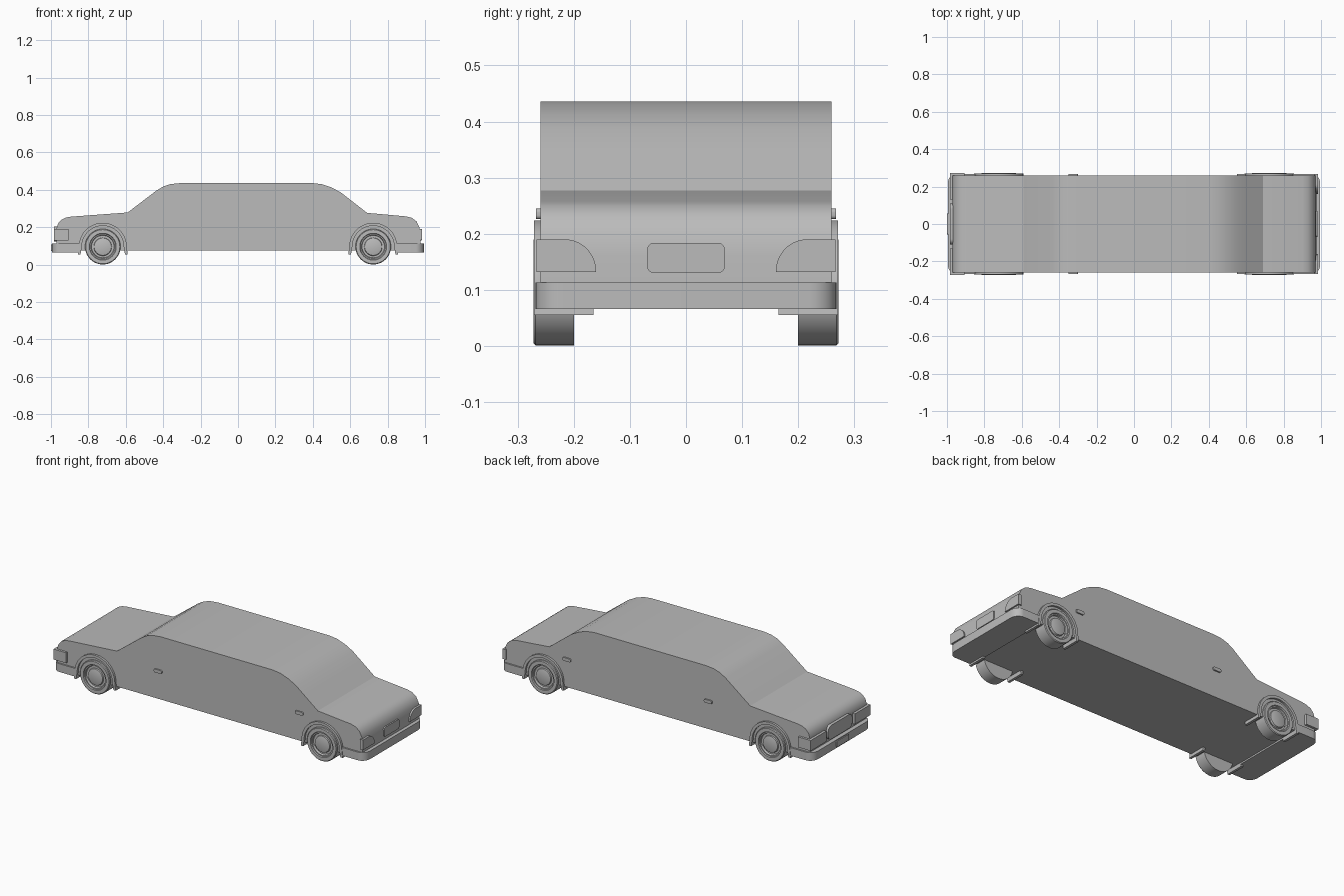
import bpy, bmesh
from math import sin, cos, pi, radians

cube = bpy.data.objects.get("Cube")
if cube:
    bpy.data.objects.remove(cube, do_unlink=True)

grey = bpy.data.materials.new("plain grey")
grey.use_nodes = True
grey.diffuse_color = (0.5, 0.5, 0.5, 1)
grey.node_tree.nodes["Principled BSDF"].inputs["Base Color"].default_value = (0.5, 0.5, 0.5, 1)


def finish(name, bm, angle=32):
    bmesh.ops.recalc_face_normals(bm, faces=bm.faces)
    mesh = bpy.data.meshes.new(name)
    bm.to_mesh(mesh)
    bm.free()
    ob = bpy.data.objects.new(name, mesh)
    bpy.context.collection.objects.link(ob)
    mesh.materials.append(grey)
    bpy.ops.object.select_all(action='DESELECT')
    ob.select_set(True)
    bpy.context.view_layer.objects.active = ob
    bpy.ops.object.shade_smooth_by_angle(angle=radians(angle))
    return ob


def extrude(name, outline, axis, start, end):
    """Extrude a closed 2D outline along one axis."""
    place = {'x': lambda p, d: (d, p[0], p[1]),
             'y': lambda p, d: (p[0], d, p[1]),
             'z': lambda p, d: (p[0], p[1], d)}[axis]
    bm = bmesh.new()
    a = [bm.verts.new(place(p, start)) for p in outline]
    b = [bm.verts.new(place(p, end)) for p in outline]
    bm.faces.new(a)
    bm.faces.new(b)
    for i in range(len(a)):
        j = (i + 1) % len(a)
        bm.faces.new((a[i], a[j], b[j], b[i]))
    return finish(name, bm)


def arc(cx, cy, rx, ry, a0, a1, steps=8):
    angles = [radians(a0 + (a1 - a0) * i / steps) for i in range(steps + 1)]
    return [(cx + rx * cos(a), cy + ry * sin(a)) for a in angles]


def rounded(x0, x1, y0, y1, r):
    return (arc(x1 - r, y1 - r, r, r, 0, 90) + arc(x0 + r, y1 - r, r, r, 90, 180)
            + arc(x0 + r, y0 + r, r, r, 180, 270) + arc(x1 - r, y0 + r, r, r, 270, 360))


def lathe(name, profile, x, z, side, segments=48):
    """Spin (radius, y) points about an axle running along y."""
    bm = bmesh.new()
    rings = []
    for r, y in profile:
        rings.append([bm.verts.new((x + r * cos(2 * pi * i / segments), side * y,
                                    z + r * sin(2 * pi * i / segments)))
                      for i in range(segments)])
    for a, b in zip(rings, rings[1:]):
        for i in range(segments):
            j = (i + 1) % segments
            bm.faces.new((a[i], a[j], b[j], b[i]))
    bm.faces.new(rings[0])
    bm.faces.new(rings[-1])
    return finish(name, bm)


# Body shell: bonnet at -x, long cabin, boot at +x
profile = [(-.97, .075), (-.97, .195), (-.962, .22), (-.945, .24), (-.92, .252), (-.89, .257),
           (-.59, .279), (-.435, .397), (-.40, .418), (-.36, .431), (-.31, .436),
           (.40, .436), (.45, .43), (.50, .413), (.55, .386), (.60, .347), (.69, .277),
           (.90, .258), (.93, .25), (.955, .231), (.97, .20), (.975, .16), (.975, .075)]
extrude("body", profile, 'y', -.259, .259)

# Bumpers with rounded plan corners
for end, name in ((-1, "front_bumper"), (1, "rear_bumper")):
    plan = [(.84, -.268)] + arc(.95, -.218, .045, .05, -90, 0) + arc(.95, .218, .045, .05, 0, 90) + [(.84, .268)]
    extrude(name, [(end * x, y) for x, y in plan], 'z', .066, .113)

# Front details
extrude("front_plate", rounded(-.055, .055, .072, .107, .006), 'x', -1.0, -.99)
extrude("grille", rounded(-.11, .11, .125, .205, .03), 'x', -.983, -.96)

# Rear details
extrude("rear_plate", rounded(-.069, .069, .13, .184, .012), 'x', .97, .98)

for side, tag in ((-1, "right"), (1, "left")):
    # Wrap-around headlight and quarter-round tail light
    lamp = [(-.985, .13), (-.905, .13), (-.905, .19), (-.985, .19)]
    extrude("headlight_" + tag, lamp, 'y', side * .13, side * .272)
    tail = [(.266, .132), (.266, .19)] + arc(.215, .132, .055, .058, 90, 180, 12)
    extrude("tail_light_" + tag, [(side * y, z) for y, z in tail], 'x', .962, .983)

    # Door handles
    for x, where in ((-.325, "front"), (.575, "rear")):
        extrude(f"{where}_handle_{tag}", rounded(x - .025, x + .025, .226, .245, .007),
                'y', side * .25, side * .267)

    for x, where in ((-.723, "front"), (.723, "rear")):
        # Tyre, stepped rim and hub
        wheel = [(.095, .2), (.095, .268), (.091, .272), (.072, .272), (.069, .266),
                 (.063, .266), (.059, .256), (.049, .256), (.046, .266), (.041, .268)]
        lathe(f"{where}_wheel_{tag}", wheel, x, .096, side)

        # Wheel arch lip with short splayed feet
        lip = ([(x + .133, .055)] + arc(x, .096, .128, .128, 0, 180, 28)
               + [(x - .133, .055), (x - .119, .055)]
               + arc(x, .096, .112, .112, 180, 0, 28) + [(x + .119, .055)])
        extrude(f"{where}_arch_{tag}", lip, 'y', side * .165, side * .271)
